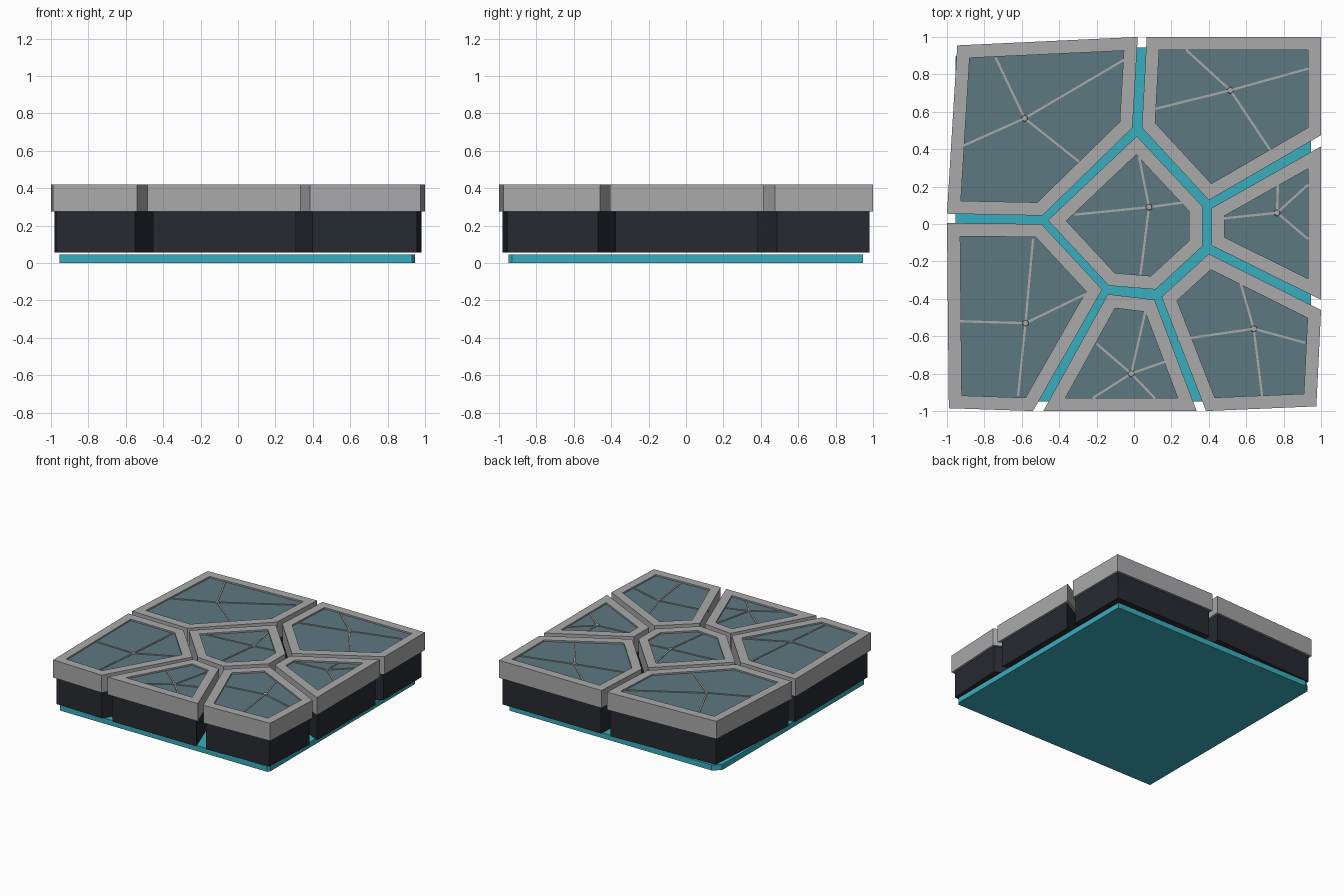
import bpy, bmesh
from mathutils import Vector

if "Cube" in bpy.data.objects:
    bpy.data.objects.remove(bpy.data.objects["Cube"])


def material(name, rgb):
    m = bpy.data.materials.new(name)
    m.diffuse_color = (*rgb, 1)
    m.use_nodes = True
    m.node_tree.nodes["Principled BSDF"].inputs["Base Color"].default_value = m.diffuse_color
    return m


DARK = material("dark_body", (0.02, 0.023, 0.03))
TEAL = material("teal_base", (0.04, 0.42, 0.52))
SLATE = material("slate_panel", (0.11, 0.19, 0.22))
STONE = material("grey_rim", (0.40, 0.40, 0.41))


def finish(bm, name, mat):
    bmesh.ops.recalc_face_normals(bm, faces=bm.faces)
    me = bpy.data.meshes.new(name)
    bm.to_mesh(me)
    bm.free()
    ob = bpy.data.objects.new(name, me)
    bpy.context.collection.objects.link(ob)
    me.materials.append(mat)
    return ob


def inset(pts, d):
    """Move every edge of a convex polygon inward by d."""
    p = [Vector(q) for q in pts]
    n = len(p)
    area = sum(p[i].x * p[(i + 1) % n].y - p[(i + 1) % n].x * p[i].y for i in range(n))
    s = 1 if area > 0 else -1
    out = []
    for i in range(n):
        a = (p[i] - p[i - 1]).normalized()
        b = (p[(i + 1) % n] - p[i]).normalized()
        na, nb = s * Vector((-a.y, a.x)), s * Vector((-b.y, b.x))
        out.append(tuple(p[i] + (na + nb) * d / (1 + na.dot(nb))))
    return out


def prism(name, pts, z0, z1, mat):
    bm = bmesh.new()
    lo = [bm.verts.new((x, y, z0)) for x, y in pts]
    hi = [bm.verts.new((x, y, z1)) for x, y in pts]
    bm.faces.new(lo)
    bm.faces.new(hi)
    for i in range(len(pts)):
        bm.faces.new((lo[i - 1], lo[i], hi[i], hi[i - 1]))
    return finish(bm, name, mat)


def frame(name, outer, inner, z0, z1, mat):
    bm = bmesh.new()
    loops = [[bm.verts.new((x, y, z)) for x, y in pts]
             for pts, z in ((outer, z0), (outer, z1), (inner, z1), (inner, z0))]
    for k in range(4):
        a, b = loops[k - 1], loops[k]
        for i in range(len(outer)):
            bm.faces.new((a[i - 1], a[i], b[i], b[i - 1]))
    return finish(bm, name, mat)


def cracks(name, node, ends, z):
    """Thin raised ridges radiating from a small hexagonal node."""
    bm = bmesh.new()
    c = Vector(node)
    for e in ends:
        e = Vector(e)
        d = (e - c).normalized()
        w = Vector((-d.y, d.x)) * 0.006
        ring = [[bm.verts.new((*(q + k * w), z + h)) for k, h in
                 ((-1, -0.006), (-1, 0.005), (1, 0.005), (1, -0.006))] for q in (c, e)]
        for i in range(4):
            bm.faces.new((ring[0][i - 1], ring[0][i], ring[1][i], ring[1][i - 1]))
        bm.faces.new(ring[0])
        bm.faces.new(ring[1])
    r = bmesh.ops.create_cone(bm, cap_ends=True, segments=6, radius1=0.021,
                              radius2=0.016, depth=0.014)
    bmesh.ops.translate(bm, verts=r["verts"], vec=(*c, z + 0.002))
    return finish(bm, name, STONE)


# Tile name: outline, crack node, crack ends
TILES = {
    "back_left": ([(-.945, .955), (.02, 1), (-.008, .515), (-.49, .045), (-1, .055)],
                  (-.585, .565), [(-.74, .89), (-.05, .88), (-.92, .415), (-.29, .33)]),
    "back_right": ([(.068, 1), (1, 1), (1, .475), (.40, .127), (.042, .515)],
                   (.515, .715), [(.28, .93), (.93, .83), (.11, .615), (.735, .385)]),
    "right": ([(1, .415), (1, -.405), (.415, -.115), (.415, .085)],
              (.765, .06), [(.77, .24), (.93, .21), (.48, .03), (.93, -.08)]),
    "front_right": ([(1, -.46), (.975, -.975), (.385, -1), (.147, -.39), (.40, -.16)],
                    (.64, -.56), [(.565, -.30), (.915, -.635), (.685, -.92), (.23, -.62)]),
    "front": ([(.335, -1), (-.485, -1), (-.14, -.375), (.11, -.405)],
              (-.015, -.80), [(-.2, -.64), (.06, -.47), (.21, -.72), (.11, -.93), (-.22, -.93)]),
    "front_left": ([(-1, .005), (-.99, -.985), (-.54, -1), (-.17, -.35), (-.495, 0)],
                   (-.58, -.53), [(-.93, -.52), (-.54, -.08), (-.25, -.37), (-.62, -.92)]),
    "centre": ([(.015, .47), (.365, .095), (.365, -.12), (.115, -.35), (-.135, -.33), (-.46, .02)],
               (.08, .09), [(.025, .37), (.3, .12), (-.32, .05), (.035, -.27)]),
}

# Base plate with a clipped back left corner
prism("base_plate", [(-.955, -.95), (.93, -.95), (.945, -.93), (.945, .945),
                     (-.895, .945), (-.955, .895)], 0, .045, TEAL)

# Each tile: dark body, stone rim, recessed panel and cracks
for name, (outline, node, ends) in TILES.items():
    prism(name + "_body", inset(outline, .018), .055, .275, DARK)
    inner = inset(outline, .07)
    frame(name + "_rim", outline, inner, .275, .42, STONE)
    prism(name + "_panel", inner, .275, .408, SLATE)
    cracks(name + "_cracks", node, ends, .408)
